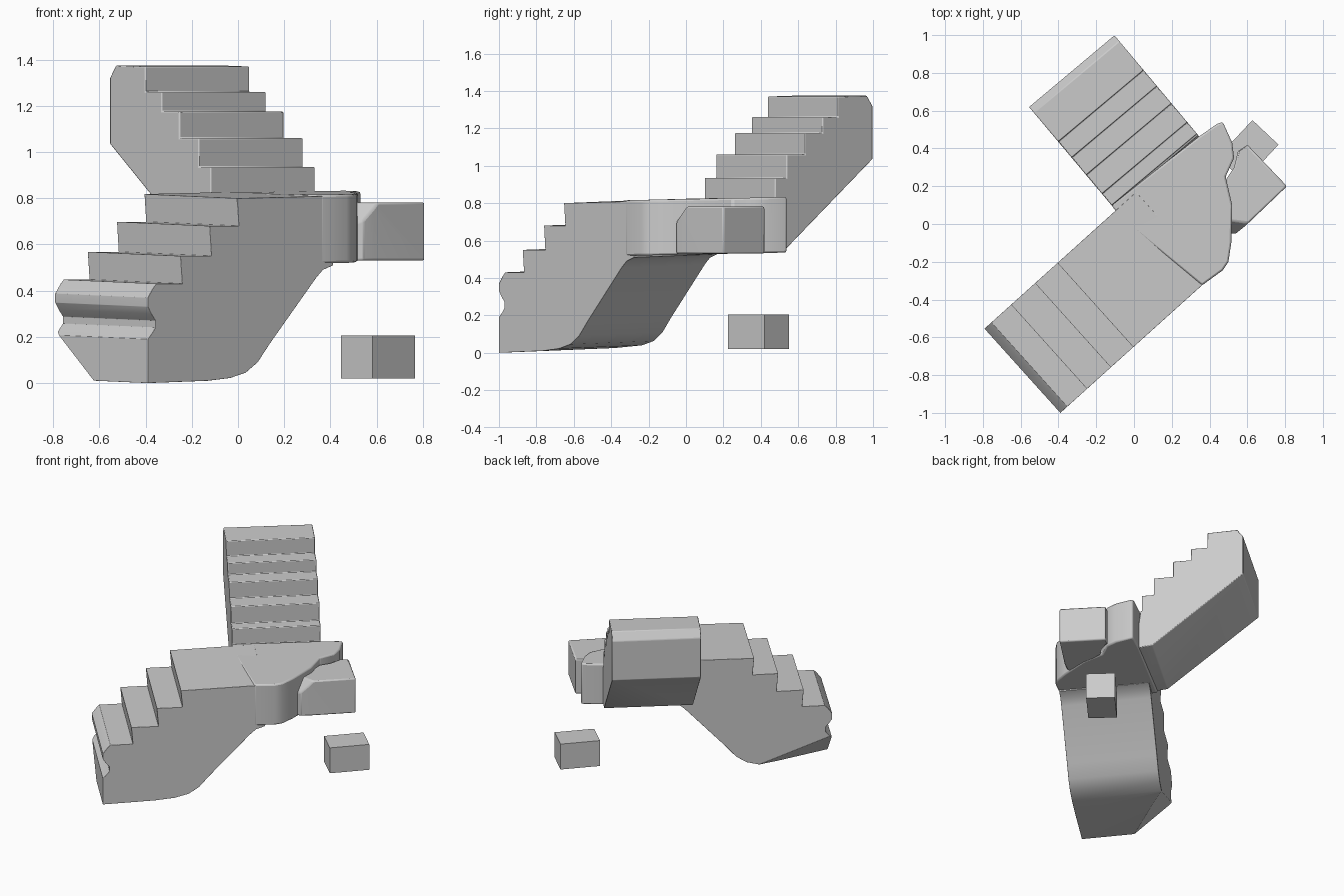
import bpy
import bmesh
from math import cos, sin, radians
from mathutils import Vector, Matrix

cube = bpy.data.objects.get("Cube")
if cube:
    bpy.data.objects.remove(cube)

stone = bpy.data.materials.new("grey stone")
stone.use_nodes = True
stone.diffuse_color = (0.6, 0.6, 0.6, 1)
stone.node_tree.nodes["Principled BSDF"].inputs["Base Color"].default_value = (0.6, 0.6, 0.6, 1)


def prism(points, offset):
    """Closed solid from a flat outline swept by an offset."""
    bm = bmesh.new()
    face = bm.faces.new([bm.verts.new(p) for p in points])
    swept = bmesh.ops.extrude_face_region(bm, geom=[face], use_keep_orig=True)
    for item in swept["geom"]:
        if isinstance(item, bmesh.types.BMVert):
            item.co += Vector(offset)
    bmesh.ops.recalc_face_normals(bm, faces=bm.faces)
    return bm


def trim(bm, co, normal):
    """Slice off the side the normal points to, and cap the cut."""
    bmesh.ops.triangulate(bm, faces=bm.faces)
    bmesh.ops.bisect_plane(bm, geom=bm.verts[:] + bm.edges[:] + bm.faces[:], dist=0.0001,
                           plane_co=co, plane_no=normal, clear_outer=True)
    edges = [e for e in bm.edges if e.is_boundary]
    bmesh.ops.holes_fill(bm, edges=edges, sides=0)
    bmesh.ops.recalc_face_normals(bm, faces=bm.faces)


def finish(name, bm, bevel=0.0):
    mesh = bpy.data.meshes.new(name)
    bm.to_mesh(mesh)
    bm.free()
    mesh.materials.append(stone)
    obj = bpy.data.objects.new(name, mesh)
    bpy.context.collection.objects.link(obj)
    if bevel:
        mod = obj.modifiers.new("soft edges", "BEVEL")
        mod.width = bevel
        mod.segments = 2
        mod.angle_limit = radians(32)
    bpy.ops.object.select_all(action="DESELECT")
    obj.select_set(True)
    bpy.context.view_layer.objects.active = obj
    bpy.ops.object.shade_smooth_by_angle(angle=radians(35))
    return obj


def frame(origin, angle):
    return Matrix.Translation(origin) @ Matrix.Rotation(radians(angle), 4, "Z")


# Lower flight: side profile with a scrolled front, three steps and a curved underside
front = [(0, 0), (0, .19), (.02, .21), (.045, .24), (.045, .27), (.02, .30),
         (0, .33), (0, .37), (.03, .41), (.05, .43)]
steps = [(.20, .43), (.19, .55), (.37, .55), (.36, .68), (.53, .68), (.52, .80)]
under = [(1.08, .81), (1.08, .51), (1.02, .49), (.98, .455), (.71, .17), (.64, .09),
         (.57, .045), (.48, .022), (.35, .01)]
profile = front + steps + under
bm = prism([(u, 0, z) for u, z in profile], (0, .6, 0))
# Slanted underside at the outer corner
a, b, c = Vector((0, .35, 0)), Vector((0, .6, .21)), Vector((.55, .6, 0))
cut = (b - a).cross(c - a)
if cut.y < 0:
    cut.negate()
trim(bm, a, cut)
for v in bm.verts:
    v.co.z += .03 * v.co.y
bm.transform(frame((-.39, -1, 0), 42))
finish("lower_flight", bm, .008)

# Landing between the two flights
outline = [(.36, -.325), (.47, -.245), (.50, -.20), (.515, -.10), (.52, .10), (.485, .25),
           (.53, .35), (.52, .43), (.47, .54), (.44, .53), (.34, .46), (-.12, .10), (-.06, .02)]
bm = prism([(x, y, .525 + .02 * y) for x, y in outline], (0, 0, .297))
finish("landing", bm, .01)

# Upper flight: five steps over a sloping underside
profile = [(-.03, .54), (0, .82)]
for s, low, high in [(.01, .82, .935), (.09, .935, 1.06), (.22, 1.06, 1.175),
                     (.34, 1.175, 1.26), (.45, 1.26, 1.37)]:
    profile += [(s, low), (s, high)]
profile += [(.65, 1.375), (.69, 1.32), (.69, 1.035), (.08, .55)]
bm = prism([(s, 0, z) for s, z in profile], (0, .59, 0))
bm.transform(frame((.34, .47, 0), 130))
finish("upper_flight", bm, .008)

# Side block against the landing, with one chamfered top corner
outline = [(.81, .20), (.60, .42), (.55, .385), (.53, .30), (.49, .24), (.505, -.05),
           (.54, -.05), (.59, -.01)]
bm = prism([(x, y, .53) for x, y in outline], (0, 0, .252))
trim(bm, Vector((.53, -.05, .70)), Vector((-.1, -.75, .6)))
finish("side_block", bm, .01)

# Small loose block
base = [(.445, .355), (.583, .225), (.765, .42), (.627, .55)]
bm = prism([(x, y, .02) for x, y in base], (0, 0, .185))
finish("small_block", bm)
